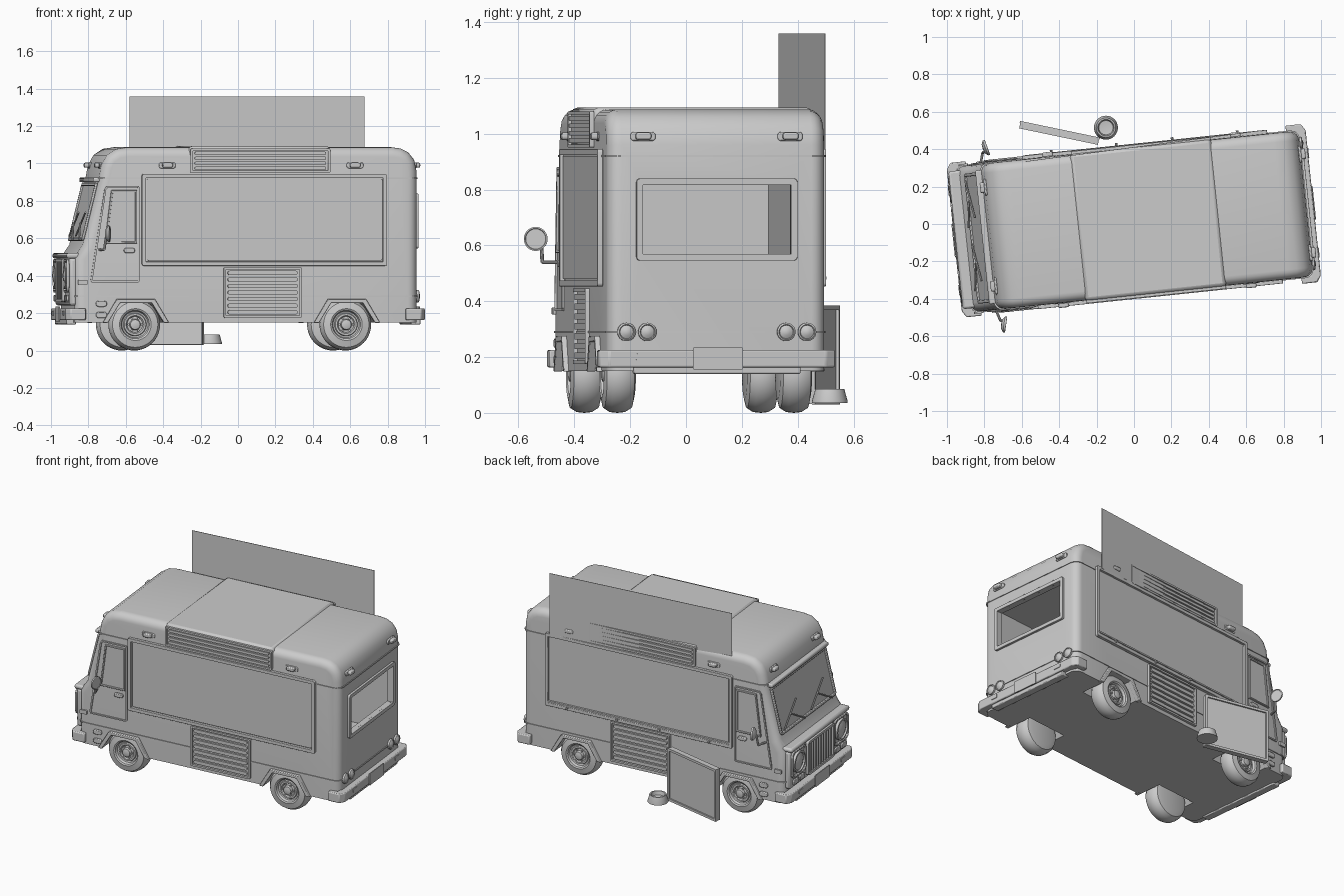
import bpy, bmesh
from math import radians, sin, cos, pi
from mathutils import Matrix, Vector

if "Cube" in bpy.data.objects:
    bpy.data.objects.remove(bpy.data.objects["Cube"])

ROOT = Matrix.Rotation(radians(6), 4, 'Z') @ Matrix.Translation((0, 0.013, 0))
W = 0.392


def plane(o, u, v):
    u, v = Vector(u).normalized(), Vector(v).normalized()
    m = Matrix((u, v, u.cross(v))).transposed().to_4x4()
    m.translation = Vector(o)
    return m


SIDE = plane((0, -W, 0), (1, 0, 0), (0, 0, 1))
NOSE = plane((-0.943, 0, 0), (0, -1, 0), (0, 0, 1))
REAR = plane((0.925, 0, 0), (0, 1, 0), (0, 0, 1))
GLASS = plane((-0.8275, 0, 0.735), (0, -1, 0), (0.085, 0, 0.35))


def add(name, bm, M=Matrix(), mirror=False, bevel=0, root=ROOT):
    bm.transform(M)
    bmesh.ops.recalc_face_normals(bm, faces=bm.faces)
    me = bpy.data.meshes.new(name)
    bm.to_mesh(me)
    bm.free()
    ob = bpy.data.objects.new(name, me)
    bpy.context.collection.objects.link(ob)
    ob.matrix_world = root
    if bevel:
        b = ob.modifiers.new('bevel', 'BEVEL')
        b.width, b.segments, b.limit_method = bevel, 2, 'ANGLE'
    if mirror:
        m = ob.modifiers.new('mirror', 'MIRROR')
        m.use_axis = (False, True, False)
    return ob


def shape(pts, depth, inset=0, base=0):
    bm = bmesh.new()
    bm.faces.new([bm.verts.new((x, y, base)) for x, y in pts])
    bm.normal_update()
    if inset:
        f = bm.faces[:]
        bmesh.ops.inset_individual(bm, faces=f, thickness=inset)
        bmesh.ops.delete(bm, geom=f, context='FACES_ONLY')
    r = bmesh.ops.extrude_face_region(bm, geom=bm.faces[:], use_keep_orig=True)
    bmesh.ops.translate(bm, verts=[g for g in r['geom'] if isinstance(g, bmesh.types.BMVert)], vec=(0, 0, depth))
    return bm


def rrect(x0, x1, y0, y1, r=0.015, n=4):
    out = []
    for cx, cy, a in ((x1 - r, y1 - r, 0), (x0 + r, y1 - r, 1), (x0 + r, y0 + r, 2), (x1 - r, y0 + r, 3)):
        out += [(cx + r * cos((a + i / n) * pi / 2), cy + r * sin((a + i / n) * pi / 2)) for i in range(n + 1)]
    return out


def box(name, x0, x1, y0, y1, z0, z1, **k):
    return add(name, shape([(x0, y0), (x1, y0), (x1, y1), (x0, y1)], z1 - z0, base=z0), **k)


def lathe(name, prof, M, n=32, **k):
    bm = bmesh.new()
    vs = [bm.verts.new((r, 0, w)) for r, w in prof]
    es = [bm.edges.new(p) for p in zip(vs, vs[1:])]
    bmesh.ops.spin(bm, geom=vs + es, cent=(0, 0, 0), axis=(0, 0, 1), angle=2 * pi, steps=n)
    bmesh.ops.remove_doubles(bm, verts=bm.verts, dist=1e-5)
    return add(name, bm, M, **k)


def rod(name, p, q, r, **k):
    p, q = Vector(p), Vector(q)
    M = Matrix.Translation(p) @ (q - p).to_track_quat('Z', 'Y').to_matrix().to_4x4()
    L = (q - p).length
    return lathe(name, [(0, 0), (r, 0), (r, L), (0, L)], M, 10, **k)


def at(M, u, v, w=0):
    return M @ Matrix.Translation((u, v, w))


# body shell: side profile, rounded along its outline
prof = [(-0.915, 0.15), (0.925, 0.15), (0.925, 0.96), (0.912, 1.02), (0.88, 1.06), (0.84, 1.08), (0.79, 1.087),
        (-0.63, 1.087), (-0.69, 1.078), (-0.74, 1.045), (-0.77, 0.99), (-0.785, 0.91), (-0.87, 0.565), (-0.915, 0.5)]
bm = shape(prof, 2 * W, base=-W)
edges = [e for e in bm.edges if abs(e.verts[0].co.z - e.verts[1].co.z) < 1e-4
         and max(v.co.y for v in e.verts) > 0.2]
bmesh.ops.bevel(bm, geom=edges, offset=0.05, segments=5, profile=0.5, affect='EDGES')
body = add('body', bm, plane((0, 0, 0), (1, 0, 0), (0, 0, 1)))

# cutters: interior, rear window opening, wheel wells
arch = [(-0.16, 0.1), (-0.15, 0.15), (-0.085, 0.255), (0.085, 0.255), (0.15, 0.15), (0.16, 0.1)]
AXLES = {'front': -0.59, 'rear': 0.545}
cutters = [box('cut_cabin', -0.74, 0.895, -0.362, 0.362, 0.32, 0.9),
           box('cut_window', 0.85, 1, -0.267, 0.267, 0.568, 0.818)]
for x in AXLES.values():
    for s in (-1, 1):
        cutters.append(add('cut_arch', shape(arch, 0.25, base=-0.125),
                           plane((x, s * 0.35, 0), (1, 0, 0), (0, 0, 1))))
for c in cutters:
    c.hide_render = True
    b = body.modifiers.new('cut', 'BOOLEAN')
    b.operation, b.object, b.solver = 'DIFFERENCE', c, 'EXACT'
bpy.context.view_layer.update()
body.data = bpy.data.meshes.new_from_object(body.evaluated_get(bpy.context.evaluated_depsgraph_get()))
body.modifiers.clear()
for c in cutters:
    bpy.data.objects.remove(c)

# waist and gutter trims, raised roof section
add('gutter_trim', shape(rrect(-0.79, 0.93, -W - 0.005, W + 0.005, 0.05), 0.008, base=0.916))
add('waist_trim', shape(rrect(-0.92, 0.93, -W - 0.005, W + 0.005, 0.05), 0.008, base=0.286))
box('roof_section', -0.303, 0.457, -W - 0.004, W + 0.004, 0.945, 1.093, bevel=0.02)


# louvred vents
def vent(name, x0, x1, z0, z1, n, b):
    add(name + '_frame', shape(rrect(x0, x1, z0, z1, 0.008), 0.016, b), SIDE, True)
    h = (z1 - z0 - 2 * b) / n
    for i in range(n):
        z = z0 + b + h * (i + 0.5)
        add(name + '_slat', shape(rrect(x0 + b + 0.01, x1 - b - 0.01, z - h * 0.32, z + h * 0.32, h * 0.3), 0.013),
            SIDE, True)


vent('roof_vent', -0.296, 0.455, 0.95, 1.08, 4, 0.012)
vent('lower_vent', -0.118, 0.302, 0.175, 0.445, 7, 0.012)

# serving hatch, both sides
add('hatch_frame', shape(rrect(-0.558, 0.76, 0.453, 0.945, 0.012), 0.02, 0.022), SIDE, True, 0.004)
add('hatch_panel', shape(rrect(-0.53, 0.735, 0.48, 0.92, 0.01), 0.008), SIDE, True)
# counter pegs and raised awning on the far side
box('counter', -0.54, 0.745, W, W + 0.022, 0.478, 0.488)
for x in (-0.4, -0.05, 0.25, 0.6):
    rod('counter_peg', (x, W, 0.47), (x, W + 0.035, 0.47), 0.007)
rise = plane((0, 0, 0), (1.2655, 0.033, 0), (0, 0, 1))
add('awning', shape([(-0.542, 0.935), (0.724, 0.935), (0.724, 1.358), (-0.542, 1.358)], 0.003),
    Matrix.Translation((0, 0.395, 0)) @ rise)

# cab doors, windows, handles
add('door', shape([(-0.827, 0.365), (-0.575, 0.365), (-0.568, 0.375), (-0.568, 0.87), (-0.575, 0.88), (-0.745, 0.88),
                   (-0.758, 0.865), (-0.832, 0.38)], 0.008, 0.01), SIDE, True)
win = [(-0.757, 0.572), (-0.583, 0.572), (-0.583, 0.858), (-0.722, 0.858)]
add('door_window_frame', shape(win, 0.012, 0.014), SIDE, True, 0.003)
add('door_window', shape(win, 0.003), SIDE, True)
add('door_handle', shape(rrect(-0.655, -0.595, 0.522, 0.548, 0.012), 0.018), SIDE, True, 0.004)
for z in (0.25, 0.19):
    add('side_marker', shape(rrect(-0.805, -0.745, z - 0.016, z + 0.016, 0.0155), 0.014), SIDE, True, 0.004)
add('side_badge_vent', shape(rrect(-0.9, -0.85, 0.352, 0.378, 0.005), 0.01), SIDE, True)

# wheel arches and wheels
tyre = [(0, 0), (0.09, 0), (0.122, 0.008), (0.136, 0.03), (0.139, 0.058), (0.136, 0.085), (0.122, 0.107), (0.085, 0.115),
        (0.076, 0.11), (0.07, 0.094), (0.062, 0.092), (0.058, 0.1), (0.048, 0.1), (0.042, 0.092), (0.03, 0.094),
        (0.026, 0.112), (0.012, 0.116), (0, 0.116)]
for n, x in AXLES.items():
    rim = [(-0.178, 0.148), (-0.102, 0.276), (0.102, 0.276), (0.178, 0.148),
           (0.15, 0.148), (0.085, 0.255), (-0.085, 0.255), (-0.15, 0.148)]
    add(n + '_arch_trim', shape(rim, 0.03, base=-0.012), at(SIDE, x, 0), True, 0.004)
    M = plane((x, -0.26, 0.139), (1, 0, 0), (0, 0, 1))
    lathe(n + '_wheel', tyre, M, 40, mirror=True)
    for i in range(6):
        a = i * pi / 3
        lathe(n + '_lug', [(0.006, 0.09), (0.006, 0.104), (0, 0.104)],
              at(M, 0.036 * cos(a), 0.036 * sin(a)), 6, mirror=True)

# bumpers with plates and reflectors
for s, n, h in ((-1, 'front', 0.415), (1, 'rear', 0.425)):
    p = [(0.86, -h), (0.942, -h), (0.965, -h + 0.035), (0.965, h - 0.035), (0.942, h), (0.86, h),
         (0.86, h - 0.035), (0.91, h - 0.04), (0.91, 0.04 - h), (0.86, 0.035 - h)]
    add(n + '_bumper', shape([(s * x, y) for x, y in p], 0.062, base=0.163), bevel=0.006)
    lip = sorted((s * 0.9, s * 0.952))
    box(n + '_bumper_lip', *lip, -0.3, 0.3, 0.14, 0.17, bevel=0.005)
    P = plane((s * 0.965, 0, 0), (0, s, 0), (0, 0, 1))
    add(n + '_plate', shape(rrect(-0.09, 0.09, 0.155, 0.235, 0.006), 0.006), P)
    add(n + '_reflector', shape(rrect(-0.295, -0.24, 0.188, 0.212, 0.006), 0.004), P, True)

# rear window frame and tail lights
add('rear_window_frame', shape(rrect(-0.29, 0.29, 0.545, 0.84, 0.015), 0.016, 0.024), REAR, bevel=0.004)
for y in (0.25, 0.325):
    lathe('tail_light', [(0.033, 0), (0.033, 0.012), (0.027, 0.016), (0.024, 0.012), (0.012, 0.019), (0, 0.021)],
          at(REAR, y, 0.29), 24, mirror=True)

# roof marker lights
lamp = rrect(-0.045, 0.045, -0.016, 0.016, 0.012)
spots = [(SIDE, -0.42, 0), (SIDE, 0.589, 0), (REAR, -0.265, 0),
         (plane((-0.772, 0, 0), (0, -1, 0), (0, 0, 1)), 0.265, 0)]
for M, u, w in spots:
    add('marker_base', shape(lamp, 0.014, base=-0.01), at(M, u, 0.99, w), True, 0.004)
    add('marker_lens', shape(rrect(-0.028, 0.028, -0.012, 0.014, 0.01), 0.026), at(M, u, 0.99, w), True, 0.006)

# windscreen, visor, wipers
add('windscreen_frame', shape(rrect(-0.35, 0.35, -0.155, 0.165, 0.02), 0.014, 0.018), GLASS, bevel=0.004)
add('windscreen', shape(rrect(-0.34, 0.34, -0.145, 0.155, 0.02), 0.004), GLASS)
box('visor', -0.815, -0.77, -0.36, 0.36, 0.9, 0.925, bevel=0.008)
for y in (-0.28, 0.06):
    a, b = [at(GLASS, u, v, 0.02).translation for u, v in ((-y, -0.15), (-y - 0.15, -0.06))]
    c = at(GLASS, -y - 0.25, -0.13, 0.016).translation
    d = at(GLASS, -y - 0.05, 0.0, 0.016).translation
    rod('wiper_arm', a, b, 0.005)
    rod('wiper_blade', c, d, 0.005)

# nose: panel, hood lip, grille, headlights
box('nose_panel', -0.943, -0.9, -0.365, 0.365, 0.24, 0.495, bevel=0.015)
box('hood_lip', -0.958, -0.86, -0.37, 0.37, 0.492, 0.522, bevel=0.012)
add('grille_frame', shape(rrect(-0.165, 0.165, 0.26, 0.49, 0.015), 0.02, 0.016), NOSE, bevel=0.004)
for i in range(9):
    y = -0.128 + i * 0.032
    add('grille_bar', shape(rrect(y - 0.007, y + 0.007, 0.275, 0.475, 0.004), 0.016), NOSE)
add('headlight_housing', shape(rrect(0.178, 0.36, 0.31, 0.49, 0.035), 0.014, 0.014), NOSE, True, 0.004)
lathe('headlight', [(0.07, 0), (0.07, 0.018), (0.06, 0.02), (0.056, 0.01), (0.03, 0.02), (0, 0.024)],
      at(NOSE, 0.27, 0.4), mirror=True)
for y in (0.225, 0.305):
    add('turn_signal', shape(rrect(y - 0.032, y + 0.032, 0.262, 0.296, 0.01), 0.012), NOSE, True, 0.003)

# side mirrors
rod('mirror_mount', (-0.785, -0.385, 0.54), (-0.765, -0.45, 0.54), 0.007, mirror=True)
rod('mirror_stem', (-0.765, -0.45, 0.54), (-0.755, -0.455, 0.61), 0.007, mirror=True)
lathe('mirror', [(0, -0.018), (0.025, -0.015), (0.042, -0.003), (0.043, 0.008), (0.038, 0.009), (0.036, 0.006), (0, 0.006)],
      plane((-0.745, -0.475, 0.623), (0.25, 1, 0), (0, 0, 1)), 28, mirror=True)

# menu board and bowl standing beside the truck
BOARD = Matrix.Translation((-0.4, 0.485, 0)) @ Matrix.Rotation(radians(-11.8), 4, 'Z')
box('menu_board', -0.215, 0.215, -0.018, 0.012, 0.032, 0.382, root=BOARD)
add('menu_board_frame', shape(rrect(-0.218, 0.218, 0.03, 0.385, 0.004), 0.012, 0.016),
    plane((0, 0.01, 0), (-1, 0, 0), (0, 0, 1)), root=BOARD)
lathe('bowl', [(0, 0.035), (0.064, 0.035), (0.064, 0.042), (0.052, 0.085), (0.044, 0.085), (0.038, 0.06), (0, 0.055)],
      Matrix.Translation((-0.15, 0.515, 0)), root=Matrix())

# smooth shading with sharp edges kept
for ob in bpy.context.scene.objects:
    ob.select_set(True)
bpy.context.view_layer.objects.active = body
bpy.ops.object.shade_smooth_by_angle(angle=radians(32))
